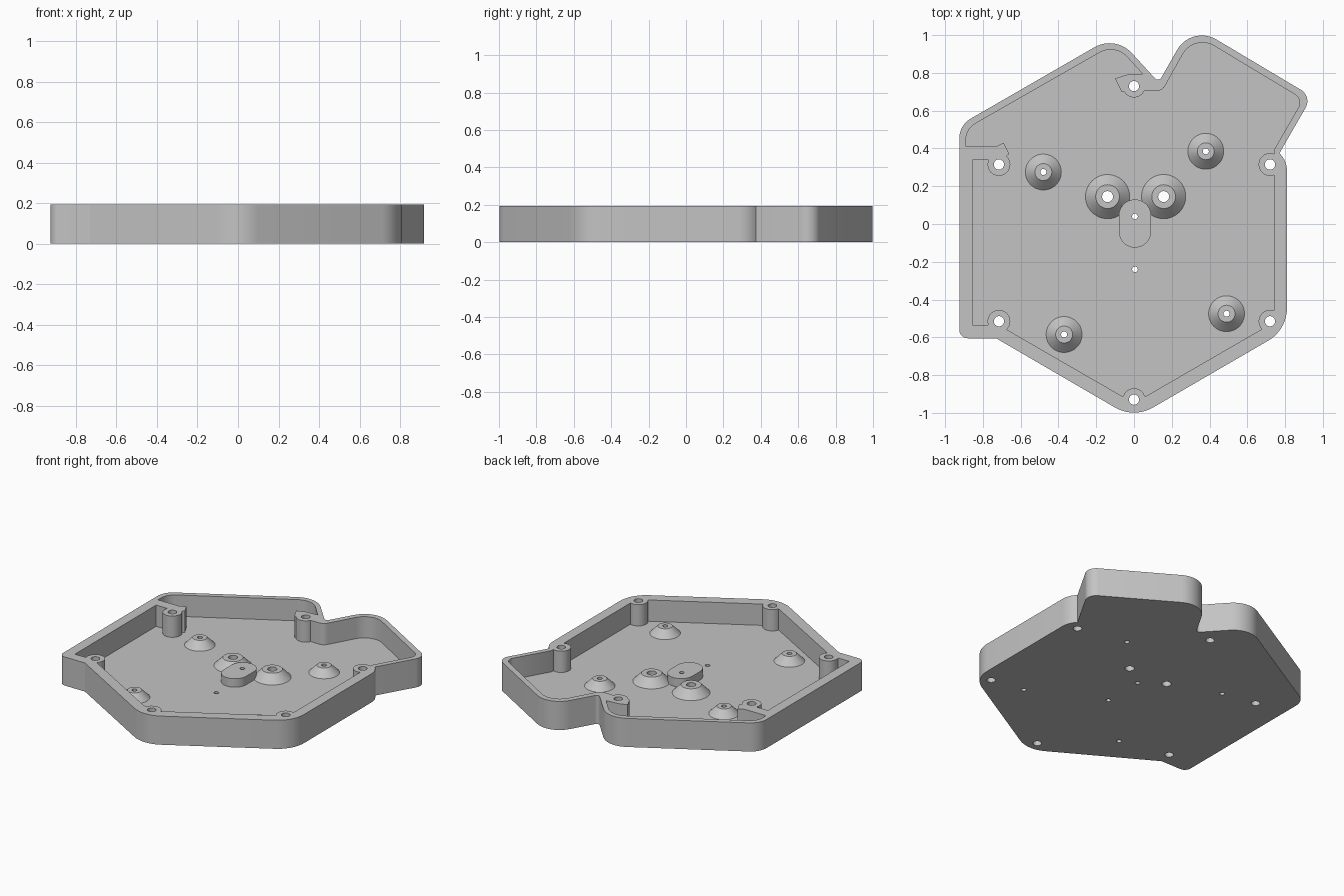
import bpy, bmesh, math
from mathutils import Vector, Matrix

cube = bpy.data.objects.get("Cube")
if cube:
    bpy.data.objects.remove(cube, do_unlink=True)

HEIGHT, FLOOR = 0.195, 0.05


def fillet(corners):
    """Turn (x, y, radius) corners into a rounded closed outline."""
    out = []
    for i, (x, y, r) in enumerate(corners):
        p = Vector((x, y))
        if r == 0:
            out.append(p)
            continue
        d1 = (Vector(corners[i - 1][:2]) - p).normalized()
        d2 = (Vector(corners[(i + 1) % len(corners)][:2]) - p).normalized()
        half = d1.angle(d2) / 2
        centre = p + (d1 + d2).normalized() * r / math.sin(half)
        start = p + d1 * r / math.tan(half) - centre
        sweep = math.pi - 2 * half
        if d1.x * d2.y - d1.y * d2.x > 0:
            sweep = -sweep
        steps = max(3, round(abs(sweep) / 0.12))
        out += [centre + Matrix.Rotation(sweep * k / steps, 2) @ start
                for k in range(steps + 1)]
    return out


def finish(name, bm):
    bmesh.ops.recalc_face_normals(bm, faces=bm.faces)
    mesh = bpy.data.meshes.new(name)
    bm.to_mesh(mesh)
    bm.free()
    ob = bpy.data.objects.new(name, mesh)
    bpy.context.collection.objects.link(ob)
    return ob


def prism(name, corners, z0, z1):
    bm = bmesh.new()
    face = bm.faces.new([bm.verts.new((p.x, p.y, z0)) for p in fillet(corners)])
    top = bmesh.ops.extrude_face_region(bm, geom=[face])["geom"]
    bmesh.ops.translate(bm, vec=(0, 0, z1 - z0),
                        verts=[v for v in top if isinstance(v, bmesh.types.BMVert)])
    return finish(name, bm)


def frustum(name, x, y, r0, r1, z0, z1):
    bm = bmesh.new()
    bmesh.ops.create_cone(bm, cap_ends=True, segments=48, radius1=r0, radius2=r1,
                          depth=z1 - z0,
                          matrix=Matrix.Translation((x, y, (z0 + z1) / 2)))
    return finish(name, bm)


def subtract(target, tool):
    mod = target.modifiers.new("cut", "BOOLEAN")
    mod.operation, mod.solver, mod.object = "DIFFERENCE", "EXACT", tool
    bpy.context.view_layer.objects.active = target
    bpy.ops.object.modifier_apply(modifier=mod.name)
    bpy.data.objects.remove(tool, do_unlink=True)


# Outer outline: six-sided tray with two wings at the back
outline = [(0, -1.03, 0.2), (0.81, -0.56, 0.2), (0.81, 0.33, 0.13), (0.77, 0.375, 0),
           (0.943, 0.675, 0.07), (0.305, 1.055, 0.15), (0.13, 0.75, 0.02),
           (-0.098, 1.0, 0.16), (-0.925, 0.523, 0.12), (-0.925, -0.605, 0.045),
           (-0.73, -0.605, 0)]
tray = prism("tray", outline, 0, HEIGHT)

# Inner edge of the wall
inner = [(0, -0.948, 0), (0.74, -0.52, 0), (0.74, 0.39, 0), (0.895, 0.66, 0.05),
         (0.318, 1.007, 0.12), (0.15, 0.705, 0.05), (0.03, 0.705, 0),
         (-0.066, 0.70, 0), (-0.10, 0.77, 0), (-0.04, 0.79, 0), (0.045, 0.795, 0),
         (-0.1, 0.955, 0.12), (-0.89, 0.503, 0.1), (-0.89, 0.41, 0),
         (-0.73, 0.41, 0), (-0.69, 0.43, 0), (-0.66, 0.37, 0), (-0.69, 0.35, 0),
         (-0.70, 0.34, 0), (-0.855, 0.34, 0), (-0.855, -0.535, 0), (-0.715, -0.535, 0)]
cavity = prism("cavity_cutter", inner, FLOOR, 0.3)

holes = []

# Screw posts at the six corners stay standing in the cavity
for x, y in [(0, -0.93), (0, 0.73), (0.72, -0.515), (0.72, 0.315),
             (-0.715, -0.515), (-0.715, 0.315)]:
    subtract(cavity, frustum("post", x, y, 0.06, 0.06, 0, 0.4))
    holes.append((x, y, 0.027))

# Conical standoffs: base radius, top radius, height, hole radius
small, large = (0.095, 0.045, 0.05, 0.016), (0.117, 0.063, 0.055, 0.029)
for x, y, (base, top, h, hole) in [(-0.48, 0.275, small), (0.38, 0.385, small),
                                   (0.49, -0.475, small), (-0.37, -0.585, small),
                                   (-0.14, 0.145, large), (0.157, 0.145, large)]:
    skirt = (base - top) * 0.02 / h
    subtract(cavity, frustum("standoff", x, y, base + skirt, top, FLOOR - 0.02, FLOOR + h))
    holes.append((x, y, hole))

# Raised oblong pad in the middle
pad = [(sx * 0.085 + 0.005, y, 0.0849)
       for sx, y in [(-1, -0.125), (1, -0.125), (1, 0.13), (-1, 0.13)]]
subtract(cavity, prism("pad", pad, 0, FLOOR + 0.058))
holes += [(0.005, 0.04, 0.015), (0.005, -0.24, 0.015)]

# Hollow the tray and drill the through holes
subtract(tray, cavity)
for x, y, r in holes:
    subtract(tray, frustum("drill", x, y, r, r, -0.1, 0.4))

# Plain grey plastic
grey = bpy.data.materials.new("grey plastic")
grey.use_nodes = True
colour = (0.55, 0.55, 0.55, 1)
grey.diffuse_color = colour
grey.node_tree.nodes["Principled BSDF"].inputs["Base Color"].default_value = colour
tray.data.materials.clear()
tray.data.materials.append(grey)
for poly in tray.data.polygons:
    poly.material_index = 0

bpy.ops.object.select_all(action="DESELECT")
tray.select_set(True)
bpy.context.view_layer.objects.active = tray
bpy.ops.object.shade_smooth_by_angle(angle=math.radians(30))
